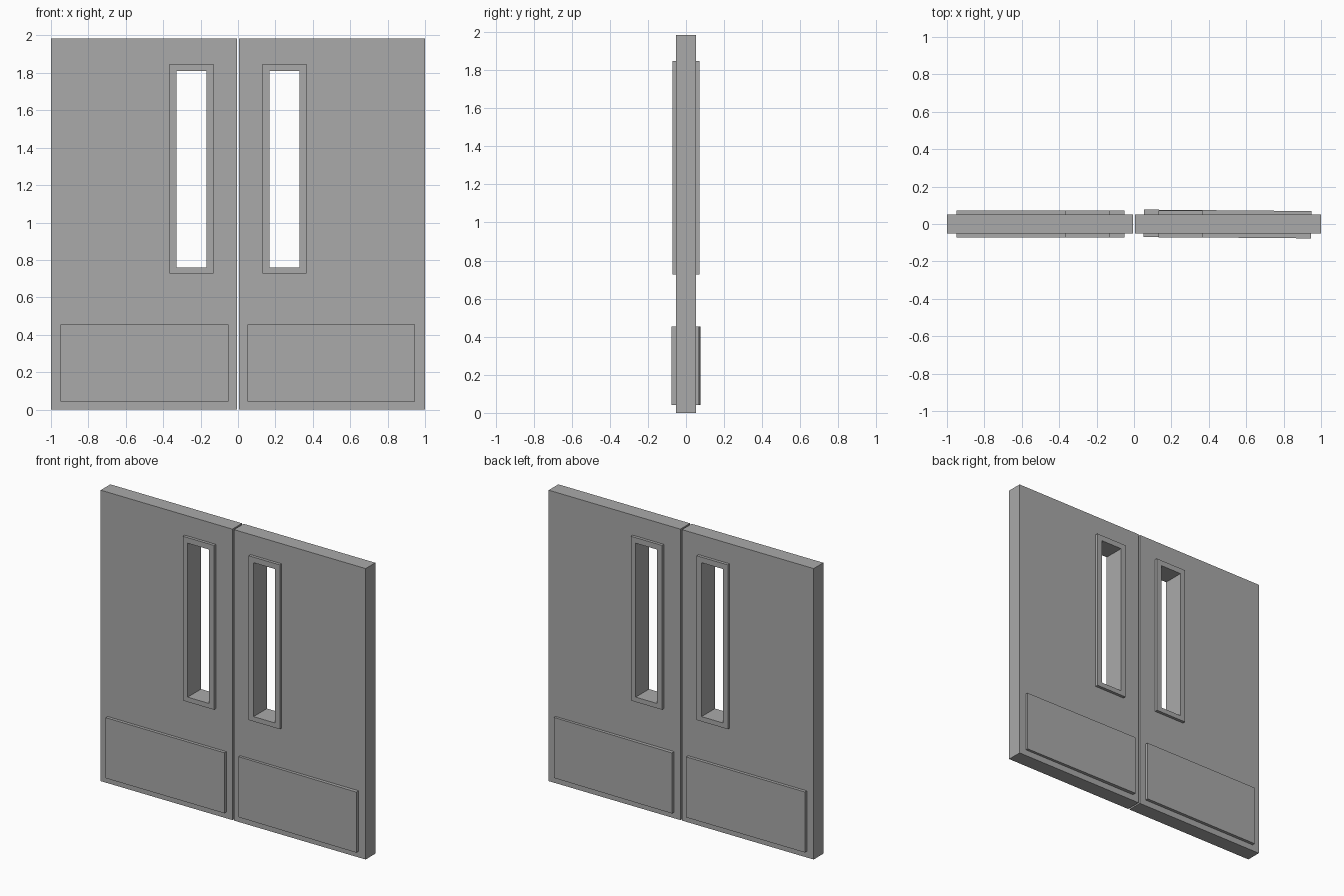
import bpy
import bmesh
import math

if "Cube" in bpy.data.objects:
    bpy.data.objects.remove(bpy.data.objects["Cube"], do_unlink=True)

# Painted metal
grey = bpy.data.materials.new("grey_paint")
grey.use_nodes = True
COLOUR = (0.4, 0.4, 0.4, 1)
grey.diffuse_color = COLOUR
grey.node_tree.nodes["Principled BSDF"].inputs["Base Color"].default_value = COLOUR


def panel(name, outer, depth, hole=None):
    """Upright slab over x0, x1, z0, z1 and y range, with an optional opening."""
    bm = bmesh.new()

    def loop(rect, y):
        x0, x1, z0, z1 = rect
        return [bm.verts.new((x, y, z)) for x, z in ((x0, z0), (x1, z0), (x1, z1), (x0, z1))]

    def bridge(a, b):
        for i in range(4):
            j = (i + 1) % 4
            bm.faces.new((a[i], a[j], b[j], b[i]))

    front, back = (loop(outer, y) for y in depth)
    bridge(front, back)
    if hole:
        inner_front, inner_back = (loop(hole, y) for y in depth)
        bridge(inner_front, front)
        bridge(inner_back, inner_front)
        bridge(back, inner_back)
    else:
        bm.faces.new(front)
        bm.faces.new(back)
    bmesh.ops.recalc_face_normals(bm, faces=bm.faces)
    mesh = bpy.data.meshes.new(name)
    bm.to_mesh(mesh)
    bm.free()
    mesh.materials.append(grey)
    obj = bpy.data.objects.new(name, mesh)
    bpy.context.collection.objects.link(obj)
    return obj


def mirrored(rect, side):
    x0, x1, z0, z1 = rect
    return (*sorted((side * x0, side * x1)), z0, z1)


LEAF = (0.006, 1.0, 0.0, 1.985)
OPENING = (0.168, 0.329, 0.76, 1.81)
TRIM = (0.131, 0.366, 0.727, 1.848)
KICK = (0.052, 0.948, 0.042, 0.455)
HALF = 0.052

for side, label in ((1, "left"), (-1, "right")):
    # Door leaf with its narrow window opening
    opening = mirrored(OPENING, side)
    panel(f"{label}_door_leaf", mirrored(LEAF, side), (-HALF, HALF), opening)
    for face, where in ((-1, "front"), (1, "back")):
        # Raised window trim and kick plate on each face
        panel(f"{label}_{where}_window_trim", mirrored(TRIM, side),
              sorted((face * HALF, face * 0.072)), opening)
        plate = panel(f"{label}_{where}_kick_plate", mirrored(KICK, side),
                      sorted((face * 0.04, face * 0.073)))
        # One pair of plates sits very slightly askew
        if side > 0:
            plate.rotation_euler.z = math.radians(-0.5)
            plate.location.y = 0.5 * math.sin(math.radians(0.5))
